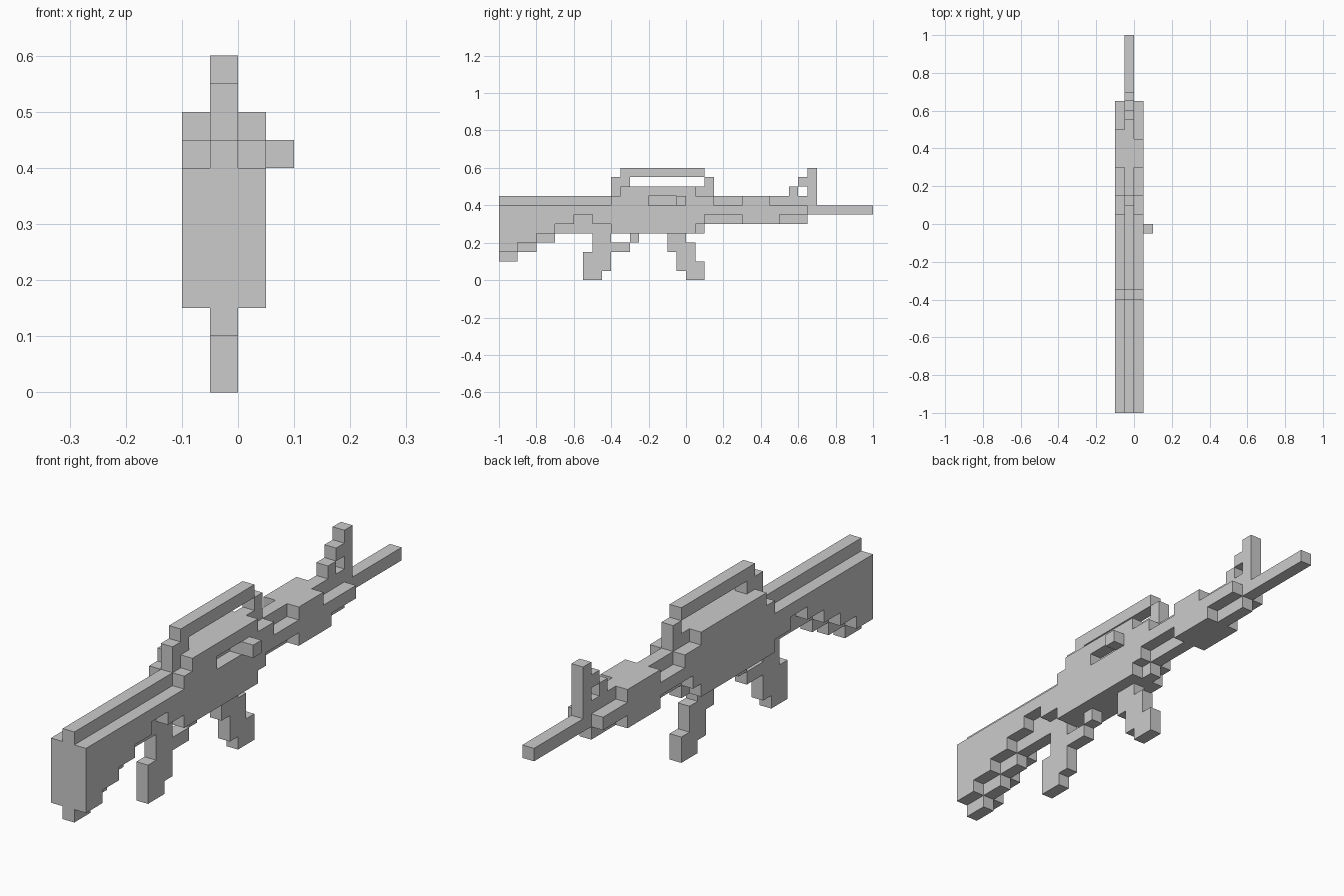
import bpy, bmesh
from mathutils import Vector

if "Cube" in bpy.data.objects:
    bpy.data.objects.remove(bpy.data.objects["Cube"])

U = 0.05                                  # block size
LEFT, MID, RIGHT, KNOB = range(-2, 2)     # block layers along x
SIDES = (LEFT, RIGHT)


def bar(layers, y, z, length=1, height=1):
    """Cells of a rectangular bar, repeated on each x layer."""
    return {(x, y + j, z + k) for x in layers for j in range(length) for k in range(height)}


parts = {}

# Shoulder stock: a taller spine between two cheeks, underside rising in steps
stock = set()
for i in range(6):
    y, low = 2 * i - 20, min(2 + i, 5)
    stock |= bar([MID], y, low, 2, 9 - low)
    if i < 5:
        stock |= bar(SIDES, y, 3 + i, 2, 5 - i)
parts["stock"] = stock

# Receiver: core, side plates, and a port recess on the right
core = bar([MID], -8, 5, 10, 5) | bar([MID], 2, 6, 1, 4)
plates = bar(SIDES, -8, 5, 9, 4) | bar(SIDES, -7, 9, 8) | bar(SIDES, -10, 6, 2, 2)
nose = bar(SIDES, 1, 7, 2, 2) | bar(SIDES, 1, 6)
parts["receiver"] = (core | plates | nose) - bar([RIGHT], -4, 8, 3)
parts["bolt_handle"] = bar([KNOB], -1, 8)
parts["carry_handle"] = bar([MID], -8, 10, 2) | bar([MID], -7, 11, 9) | bar([MID], 2, 10)

# Handguard: the raised left block is one step longer than the right
guard = bar([MID], 3, 6, 10, 3) | bar(SIDES, 3, 7, 10) | bar(SIDES, 6, 6, 3, 3)
parts["handguard"] = guard | bar(SIDES, 9, 6) | bar([LEFT], 9, 8)
parts["barrel"] = bar([MID], 13, 7, 7)

# Front sight post with a diagonal brace
parts["front_sight"] = bar([MID], 13, 8, 1, 4).union(*(bar([MID], 11 + i, 9 + i) for i in range(2)))

# Grip, guard, and a magazine that steps forward as it goes down
parts["pistol_grip"] = bar([MID], -10, 3, 2, 2) | bar([MID], -11, 1, 3, 2) | bar([MID], -11, 0, 2)
parts["trigger_guard"] = bar([MID], -8, 3, 2) | bar([MID], -6, 4)
parts["magazine"] = set().union(
    *(bar([MID], i // 2 - 2, 4 - i, 2 + i % 2) for i in range(5)))

solid = set().union(*parts.values())


def build(name, cells):
    """Cubes for every cell, hidden faces removed, flat areas merged."""
    bm = bmesh.new()
    for cell in cells:
        middle = Vector(cell) + Vector.Fill(3, 0.5)
        cube = bmesh.ops.create_cube(bm, size=U)["verts"]
        bmesh.ops.translate(bm, verts=cube, vec=middle * U)
    bm.normal_update()
    hidden = []
    for f in bm.faces:
        beyond = (f.calc_center_median() + f.normal * U / 2) / U
        if tuple(int(c // 1) for c in beyond) in solid:
            hidden.append(f)
    bmesh.ops.delete(bm, geom=hidden, context="FACES")
    bmesh.ops.remove_doubles(bm, verts=bm.verts, dist=U / 100)
    bmesh.ops.dissolve_limit(bm, angle_limit=0.01, verts=bm.verts, edges=bm.edges)
    mesh = bpy.data.meshes.new(name)
    bm.to_mesh(mesh)
    bm.free()
    bpy.context.collection.objects.link(bpy.data.objects.new(name, mesh))


for part_name, part_cells in parts.items():
    build(part_name, part_cells)
